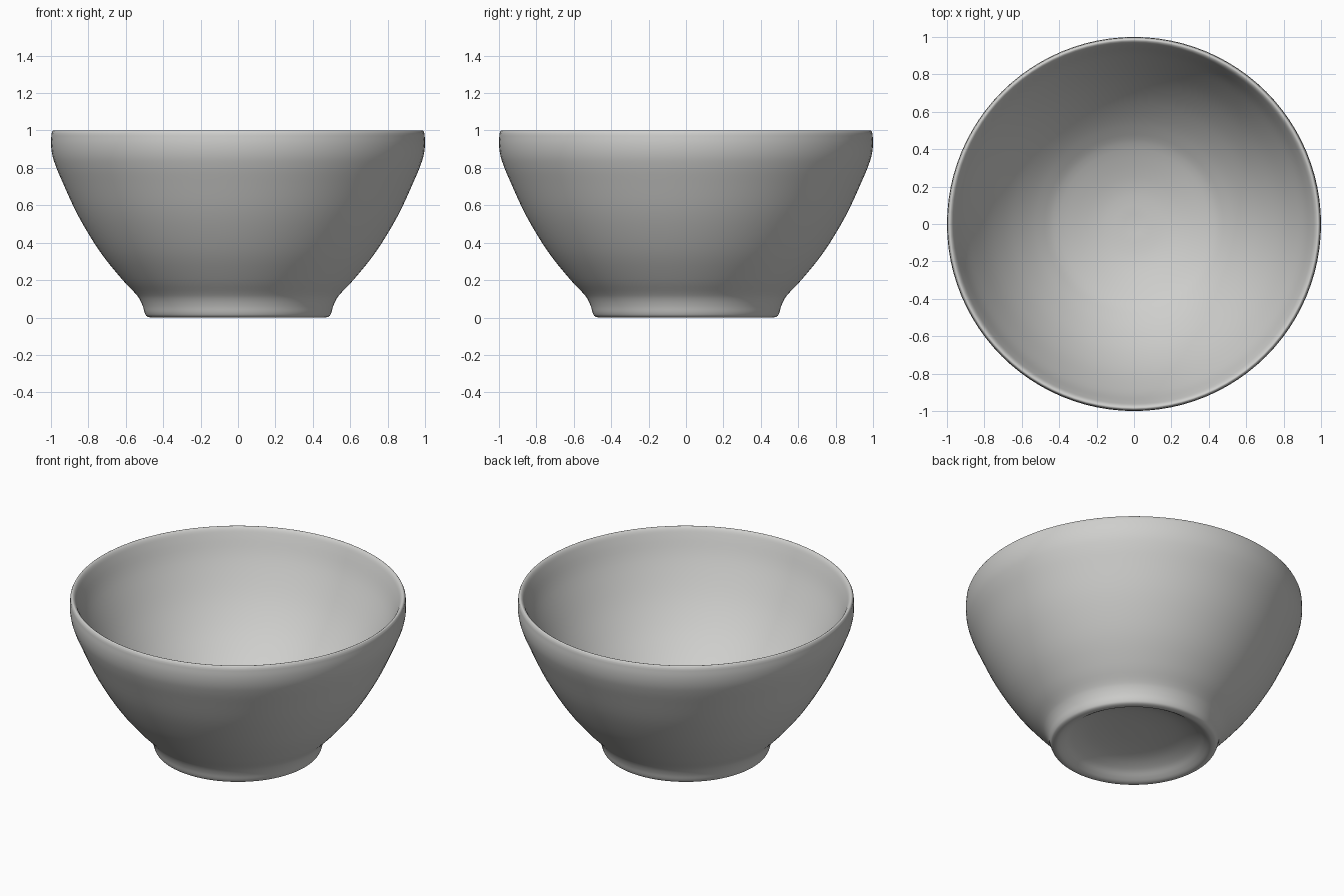
import bpy
import bmesh
import math
from mathutils import Vector

cube = bpy.data.objects.get("Cube")
if cube:
    bpy.data.objects.remove(cube)

SEGMENTS = 96
STEPS = 4


def smooth_path(points):
    """Catmull-Rom curve through (radius, height) points."""
    pts = [Vector(p) for p in points]
    pts = [2 * pts[0] - pts[1]] + pts + [2 * pts[-1] - pts[-2]]
    path = []
    for a, b, c, d in zip(pts, pts[1:], pts[2:], pts[3:]):
        for i in range(STEPS):
            t = i / STEPS
            path.append(0.5 * (2 * b + (c - a) * t + (2 * a - 5 * b + 4 * c - d) * t ** 2
                               + (3 * b - a - 3 * c + d) * t ** 3))
    return path + [pts[-2]]


def lathe(name, path, material):
    bm = bmesh.new()
    verts = [bm.verts.new((p.x, 0, p.y)) for p in path]
    edges = [bm.edges.new(pair) for pair in zip(verts, verts[1:])]
    bmesh.ops.spin(bm, geom=verts + edges, cent=(0, 0, 0), axis=(0, 0, 1),
                   angle=math.tau, steps=SEGMENTS, use_duplicate=False)
    bmesh.ops.remove_doubles(bm, verts=bm.verts, dist=0.0005)
    bmesh.ops.recalc_face_normals(bm, faces=bm.faces)
    mesh = bpy.data.meshes.new(name)
    bm.to_mesh(mesh)
    bm.free()
    mesh.materials.append(material)
    obj = bpy.data.objects.new(name, mesh)
    bpy.context.collection.objects.link(obj)
    bpy.context.view_layer.objects.active = obj
    obj.select_set(True)
    bpy.ops.object.shade_smooth_by_angle(angle=math.radians(50))


# Glaze colour
glaze = bpy.data.materials.new("pale grey ceramic")
glaze.use_nodes = True
glaze.diffuse_color = (0.62, 0.62, 0.605, 1)
glaze.node_tree.nodes["Principled BSDF"].inputs["Base Color"].default_value = glaze.diffuse_color

# Hollow underside, foot ring and outer wall
outside = [(0, 0.1), (0.15, 0.096), (0.28, 0.08), (0.37, 0.05), (0.42, 0.018),
           (0.445, 0.004), (0.465, 0), (0.488, 0.007), (0.499, 0.025), (0.509, 0.06),
           (0.525, 0.096), (0.55, 0.13), (0.625, 0.21), (0.74, 0.355), (0.855, 0.545),
           (0.943, 0.735), (0.978, 0.82), (0.994, 0.875), (1.0, 0.93), (0.997, 0.985)]
# Rounded lip and inner wall
inside = [(0.997, 0.985), (0.99, 0.998), (0.98, 0.999), (0.967, 0.985), (0.95, 0.945),
          (0.9, 0.82), (0.8, 0.635), (0.7, 0.495), (0.6, 0.388), (0.5, 0.304),
          (0.4, 0.243), (0.2, 0.178), (0, 0.16)]
bowl_path = smooth_path(outside) + smooth_path(inside)[1:]
lathe("bowl", bowl_path, glaze)
